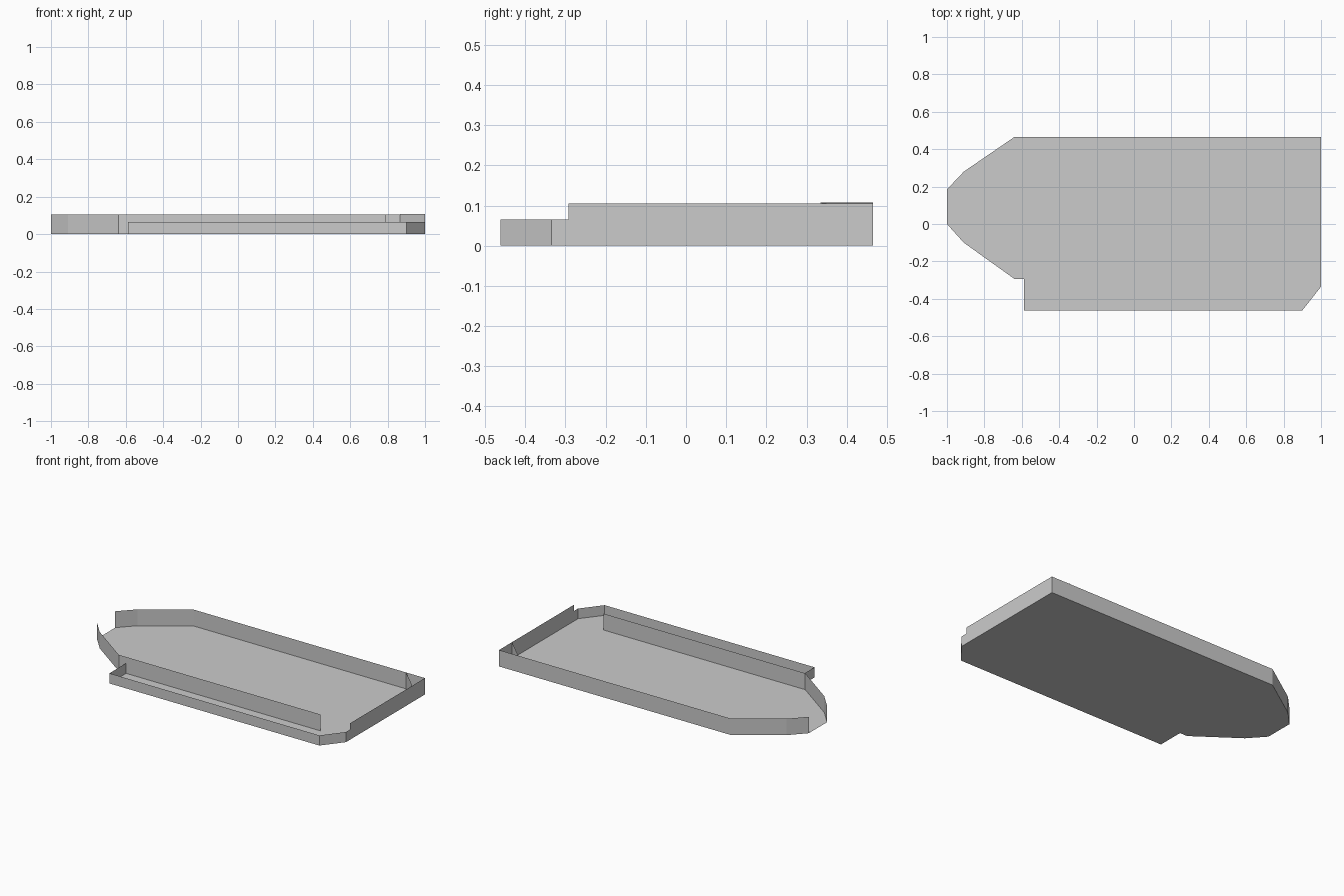
import bpy

if "Cube" in bpy.data.objects:
    bpy.data.objects.remove(bpy.data.objects["Cube"])

HIGH, LOW = 0.105, 0.065


def make_object(name, verts, faces):
    mesh = bpy.data.meshes.new(name)
    mesh.from_pydata(verts, [], faces)
    mesh.update()
    obj = bpy.data.objects.new(name, mesh)
    bpy.context.collection.objects.link(obj)
    return obj


def wall(name, path, height):
    """Thin sheet standing on the floor along a plan path."""
    n = len(path)
    verts = [(x, y, 0) for x, y in path] + [(x, y, height) for x, y in path]
    faces = [(i, i + 1, n + i + 1, n + i) for i in range(n - 1)]
    return make_object(name, verts, faces)


# Plan paths shared by floor and walls
back = [(-1, 0.185), (-0.91, 0.28), (-0.64, 0.465), (0.865, 0.465),
        (1, 0.465), (1, -0.293)]
ledge = [(1, -0.293), (1, -0.335), (0.9, -0.462), (-0.588, -0.462),
         (-0.588, -0.293)]
bow = [(-0.64, -0.293), (-0.91, -0.1), (-1, 0.0)]

# Floor plate
outline = back + ledge[1:] + bow
make_object("floor", [(x, y, 0) for x, y in outline],
            [tuple(reversed(range(len(outline))))])

# Tall walls, with an opening at the left tip
wall("back_wall", back, HIGH)
wall("front_wall", [(0.79, -0.293)] + bow, HIGH)

# Low wall around the front ledge
wall("ledge_wall", ledge, LOW)

# Diagonal partition in the back right corner
wall("corner_partition", [(0.865, 0.465), (1, 0.335)], 0.108)
